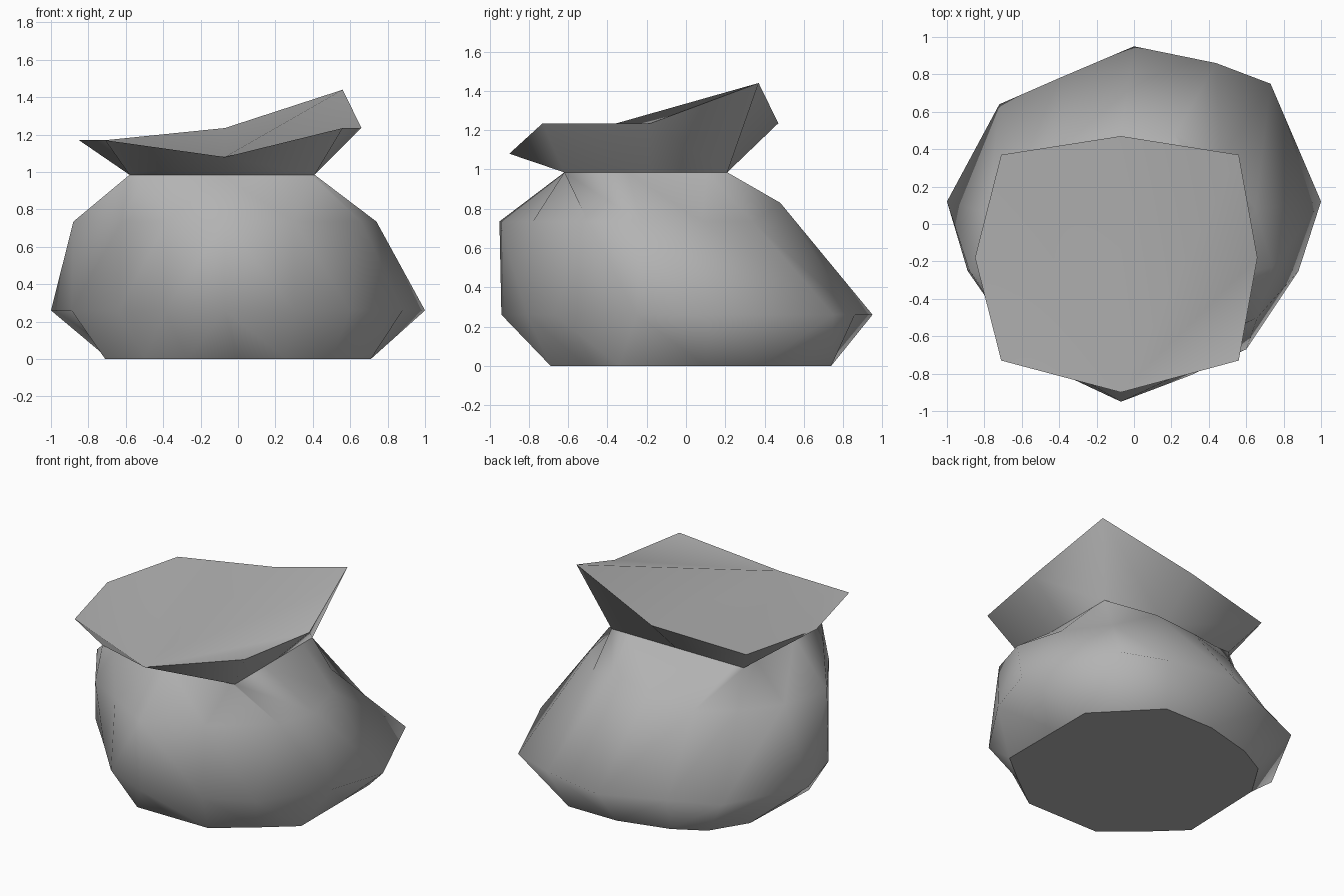
import bpy
import math

# Remove the default cube
cube = bpy.data.objects.get("Cube")
if cube:
    bpy.data.objects.remove(cube)

# Single cloth colour
cloth = bpy.data.materials.new("grey_cloth")
cloth.use_nodes = True
cloth_colour = (0.45, 0.45, 0.45, 1.0)
cloth.diffuse_color = cloth_colour
cloth.node_tree.nodes["Principled BSDF"].inputs["Base Color"].default_value = cloth_colour


def clamp(value, low, high):
    return max(low, min(high, value))


def at_height(outline, height):
    """Give a height to every outline point that has none of its own."""
    return [p if len(p) == 3 else (*p, height) for p in outline]


def pinch(ring, scale):
    """Scale a ring and press it into the rectangular neck."""
    return [(clamp(p[0] * scale, -0.58, 0.41), clamp(p[1] * scale, -0.62, 0.21), 0.985)
            for p in ring]


def loft(name, rings, caps):
    """Bridge matching rings with triangles whose folds mirror left to right."""
    count = len(rings[0])
    verts = [p for ring in rings for p in ring]
    faces = []
    for level in range(len(rings) - 1):
        low, high = level * count, (level + 1) * count
        for i in range(count):
            j = (i + 1) % count
            if i < count // 2:
                faces += [(low + i, low + j, high + i), (low + j, high + j, high + i)]
            else:
                faces += [(low + i, low + j, high + j), (low + i, high + j, high + i)]
    mesh = bpy.data.meshes.new(name)
    mesh.from_pydata(verts, [], faces + caps)
    mesh.materials.append(cloth)
    obj = bpy.data.objects.new(name, mesh)
    bpy.context.collection.objects.link(obj)
    bpy.ops.object.select_all(action="DESELECT")
    obj.select_set(True)
    bpy.context.view_layer.objects.active = obj
    bpy.ops.object.shade_smooth_by_angle(angle=math.radians(100))
    return obj


# Outlines run counter-clockwise from the middle of the front
base_outline = [
    (0, -.69), (.26, -.69), (.5, -.51), (.71, -.34), (.71, .1),
    (.71, .38), (.36, .74), (0, .74), (-.34, .65), (-.54, .54),
    (-.69, .3), (-.71, -.3), (-.5, -.5), (-.27, -.69)]
belly_outline = [
    (-.07, -.94), (.3, -.81), (.6, -.67), (.88, -.25), (1, .12),
    (.73, .75), (.44, .86), (0, .95), (-.4, .78), (-.72, .64),
    (-1, .12), (-.89, -.25), (-.64, -.52), (-.39, -.8)]
shoulder_outline = [
    (-.07, -.95), (.3, -.78), (.66, -.5), (.74, -.23), (.65, .08),
    (.46, .34), (.22, .48, .83), (-.07, .49, .8), (-.38, .46), (-.6, .3),
    (-.78, .06), (-.88, -.25), (-.62, -.64), (-.38, -.77)]

# Sagging sack body, pinched to the neck, on a flat base
base = at_height(base_outline, 0)
belly = at_height(belly_outline, 0.26)
shoulder = at_height(shoulder_outline, 0.735)
body = loft("sack_body", [base, belly, shoulder, pinch(shoulder, 1.3)],
            [tuple(reversed(range(len(base))))])
body.data.polygons[-1].use_smooth = False

# Flared, tilted mouth, its top fanned out from the low front corner
rim = [(-.07, -.9, 1.08), (.56, -.73, 1.235), (.66, -.18, 1.235), (.56, .37, 1.44),
       (-.07, .47, 1.235), (-.71, .37, 1.17), (-.85, -.18, 1.17), (-.71, -.73, 1.17)]
sides = len(rim)
top_fan = [(sides, sides + i, sides + i + 1) for i in range(1, sides - 1)]
loft("sack_mouth", [pinch(rim, 1), rim], top_fan)
